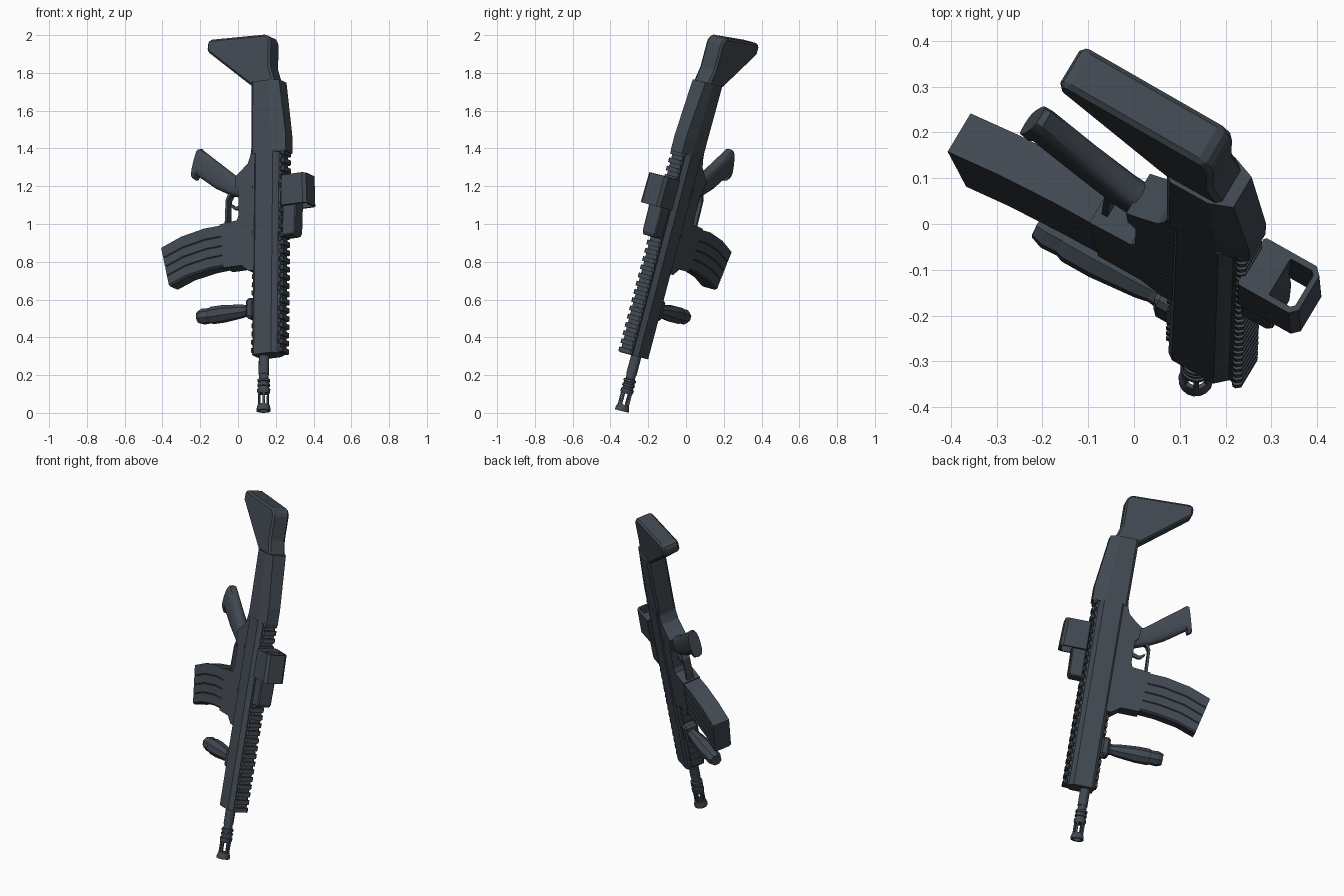
import bpy, bmesh, math
from mathutils import Matrix, Vector

if "Cube" in bpy.data.objects:
    bpy.data.objects.remove(bpy.data.objects["Cube"])

# Local frame: x = muzzle to butt, y = towards the top rail, z = sideways
A = Vector((0.0095, 0.2555, 0.970)).normalized()
U = Vector((0.866, -0.490, 0.110))
U = (U - A * U.dot(A)).normalized()
S = A.cross(U)
FRAME = Matrix.Translation((0.135, -0.34, 0.010)) @ Matrix((A, U, S)).transposed().to_4x4()

mat = bpy.data.materials.new("dark_slate")
mat.diffuse_color = (0.052, 0.066, 0.082, 1)
mat.use_nodes = True
mat.node_tree.nodes["Principled BSDF"].inputs["Base Color"].default_value = mat.diffuse_color


def loft(name, rings, closed=False, bevel=0, smooth=False):
    """Skin a list of equal-length point rings; closed joins last to first."""
    bm = bmesh.new()
    vs = [[bm.verts.new(p) for p in r] for r in rings]
    n = len(vs[0])
    pairs = list(zip(vs, vs[1:])) + ([(vs[-1], vs[0])] if closed else [])
    for a, b in pairs:
        for i in range(n):
            j = (i + 1) % n
            bm.faces.new((a[i], a[j], b[j], b[i]))
    if not closed:
        bm.faces.new(vs[0])
        bm.faces.new(vs[-1])
    bmesh.ops.recalc_face_normals(bm, faces=bm.faces)
    me = bpy.data.meshes.new(name)
    bm.to_mesh(me)
    bm.free()
    me.materials.append(mat)
    ob = bpy.data.objects.new(name, me)
    bpy.context.collection.objects.link(ob)
    ob.matrix_world = FRAME
    if bevel:
        m = ob.modifiers.new("chamfer", 'BEVEL')
        m.width, m.segments, m.limit_method, m.angle_limit = bevel, 1, 'ANGLE', 0.6
    if smooth:
        bpy.context.view_layer.objects.active = ob
        ob.select_set(True)
        bpy.ops.object.shade_smooth_by_angle(angle=math.radians(40))
        ob.select_set(False)
    return ob


def prism(name, pts, w, bevel=0):
    """Side profile (length, height) extruded sideways by +-w."""
    return loft(name, [[(x, y, k * w) for x, y in pts] for k in (-1, 1)], bevel=bevel)


def box(name, x0, x1, y0, y1, w, bevel=0):
    return prism(name, [(x0, y0), (x1, y0), (x1, y1), (x0, y1)], w, bevel)


def lathe(name, prof, n=16, closed=False):
    """Turned part around the barrel axis."""
    t = [2 * math.pi * i / n for i in range(n)]
    return loft(name, [[(x, r * math.cos(a), r * math.sin(a)) for a in t] for x, r in prof],
                closed, smooth=True)


def section(half, x):
    """Mirrored cross-section from half outline (y, z)."""
    return [(x, y, z) for y, z in half] + [(x, y, -z) for y, z in reversed(half)]


# Barrel and flash hider
lathe("barrel", [(0.10, 0.025), (0.20, 0.025), (0.20, 0.028), (0.35, 0.028)])
lathe("flash_hider_rings", [(0.095, 0.03), (0.105, 0.035), (0.12, 0.035), (0.122, 0.029), (0.133, 0.029),
      (0.135, 0.034), (0.147, 0.034), (0.149, 0.029), (0.158, 0.029), (0.16, 0.034), (0.172, 0.034), (0.175, 0.026)])
lathe("muzzle_ring", [(0, 0.024), (0, 0.038), (0.012, 0.038), (0.035, 0.031), (0.035, 0.022)], closed=True)
for i in range(6):
    ang = math.pi / 3 * i
    ring = []
    for r, d in ((0.022, -0.2), (0.031, -0.2), (0.031, 0.2), (0.022, 0.2)):
        ring.append((r * math.cos(ang + d), r * math.sin(ang + d)))
    loft("flash_hider_prong", [[(x, y, z) for y, z in ring] for x in (0.03, 0.1)])

# Upper receiver with full-length handguard
body = [(-0.045, 0.047), (-0.03, 0.058), (0.075, 0.058), (0.10, 0.035)]
loft("upper_receiver", [section(body, x) for x in (0.30, 1.41)])

# Top and bottom rails
box("top_rail_base", 0.30, 1.41, 0.095, 0.116, 0.034)
for i in range(25):
    x = 0.303 + i * 0.045
    tooth = [(0.108, 0.036), (0.115, 0.044), (0.122, 0.044), (0.132, 0.036)]
    loft("top_rail_tooth", [section(tooth, x), section(tooth, x + 0.025)])
for i in range(10):
    x = 0.32 + i * 0.045
    box("bottom_rail_tooth", x, x + 0.025, -0.062, -0.04, 0.03)
box("bottom_rail_base", 0.31, 0.77, -0.052, -0.04, 0.026)

# Rear housing and shoulder stock
rear = [(-0.062, 0.046), (-0.05, 0.057), (0.065, 0.057), (0.14, 0.036)]
end = [(-0.064, 0.048), (-0.05, 0.060), (0.045, 0.060), (0.098, 0.040)]
loft("rear_housing", [section(rear, 1.40), section(rear, 1.49), section(end, 1.795)])
prism("shoulder_stock", [(1.77, 0.078), (1.87, 0.046), (2.02, 0.046), (2.05, 0.02), (2.063, -0.325),
      (2.047, -0.34), (2.0, -0.34), (1.80, -0.095), (1.77, -0.055)], 0.051, 0.016)

# Lower receiver with magazine well
prism("lower_receiver", [(0.765, -0.03), (0.765, -0.07), (0.80, -0.115), (0.80, -0.225), (1.04, -0.25),
      (1.05, -0.145), (1.075, -0.135), (1.205, -0.135), (1.225, -0.155), (1.29, -0.16), (1.32, -0.12),
      (1.355, -0.08), (1.40, -0.064), (1.43, -0.06), (1.43, -0.03)], 0.052)

# Receiver pins
for x in (0.97, 1.22):
    t = [math.pi / 4 * k for k in range(8)]
    prism("receiver_pin", [(x + 0.008 * math.cos(a), -0.055 + 0.008 * math.sin(a)) for a in t], 0.054)

# Curved magazine with grooved sides
side = [(0, 0.04), (0.04, 0.05)]
for g in (0.27, 0.5, 0.73):
    side += [(g - 0.015, 0.05), (g, 0.046), (g + 0.015, 0.05)]
side += [(1, 0.05)]
rings = []
for (x0, y0), (x1, y1) in (((0.81, -0.2), (1.035, -0.215)), ((0.802, -0.32), (1.03, -0.345)),
                           ((0.78, -0.45), (1.003, -0.485)), ((0.742, -0.557), (0.957, -0.608))):
    half = [(x0 + (x1 - x0) * f, y0 + (y1 - y0) * f, w) for f, w in side]
    rings.append(half + [(x, y, -w) for x, y, w in reversed(half)])
loft("magazine", rings)

# Pistol grip
rings = []
for (x0, y0), (x1, y1), w in (((1.175, -0.13), (1.285, -0.11), 0.036), ((1.21, -0.22), (1.305, -0.175), 0.036),
                              ((1.255, -0.305), (1.39, -0.28), 0.034), ((1.337, -0.415), (1.475, -0.385), 0.034),
                              ((1.313, -0.425), (1.483, -0.392), 0.034), ((1.33, -0.448), (1.483, -0.407), 0.033)):
    r = []
    for k in range(16):
        a = 2 * math.pi * k / 16
        c, s = math.cos(a), math.sin(a)
        f = 0.5 + 0.5 * math.copysign(abs(c) ** 0.8, c)
        r.append((x0 + (x1 - x0) * f, y0 + (y1 - y0) * f, w * math.copysign(abs(s) ** 0.6, s)))
    rings.append(r)
loft("pistol_grip", rings, smooth=True)

# Trigger guard and trigger
prism("trigger_guard", [(1.035, -0.222), (1.035, -0.237), (1.18, -0.232), (1.215, -0.215), (1.23, -0.15),
      (1.215, -0.15), (1.20, -0.205), (1.175, -0.219)], 0.022)
prism("trigger", [(1.13, -0.13), (1.12, -0.17), (1.125, -0.19), (1.15, -0.21), (1.155, -0.202),
      (1.14, -0.185), (1.138, -0.17), (1.155, -0.13)], 0.01)

# Vertical foregrip, octagonal
box("foregrip_mount", 0.51, 0.62, -0.095, -0.045, 0.042, 0.012)
rings = []
for y, r in ((-0.085, 0.034), (-0.11, 0.031), (-0.14, 0.037), (-0.25, 0.047), (-0.32, 0.047),
             (-0.335, 0.041), (-0.375, 0.043), (-0.402, 0.033)):
    rings.append([(0.563 + r * math.cos(math.pi / 4 * (k + .5)), y, r * math.sin(math.pi / 4 * (k + .5)))
                  for k in range(8)])
loft("foregrip", rings)

# Optic: tapered base and open hood
prism("optic_base", [(0.935, 0.125), (1.262, 0.125), (1.262, 0.195), (1.095, 0.208), (0.955, 0.205), (0.935, 0.195)],
      0.042, 0.006)


def frame(x, y0, y1, w, c):
    """Square at the bottom, chamfered at the top."""
    return section([(y0, w - c / 3), (y0 + c / 3, w), (y1 - c, w), (y1, w - c)], x)


loft("optic_hood", [frame(1.097, 0.125, 0.279, 0.061, 0.016), frame(1.262, 0.125, 0.272, 0.061, 0.016),
                    frame(1.262, 0.198, 0.26, 0.047, 0.008), frame(1.097, 0.198, 0.266, 0.047, 0.008)], closed=True)
